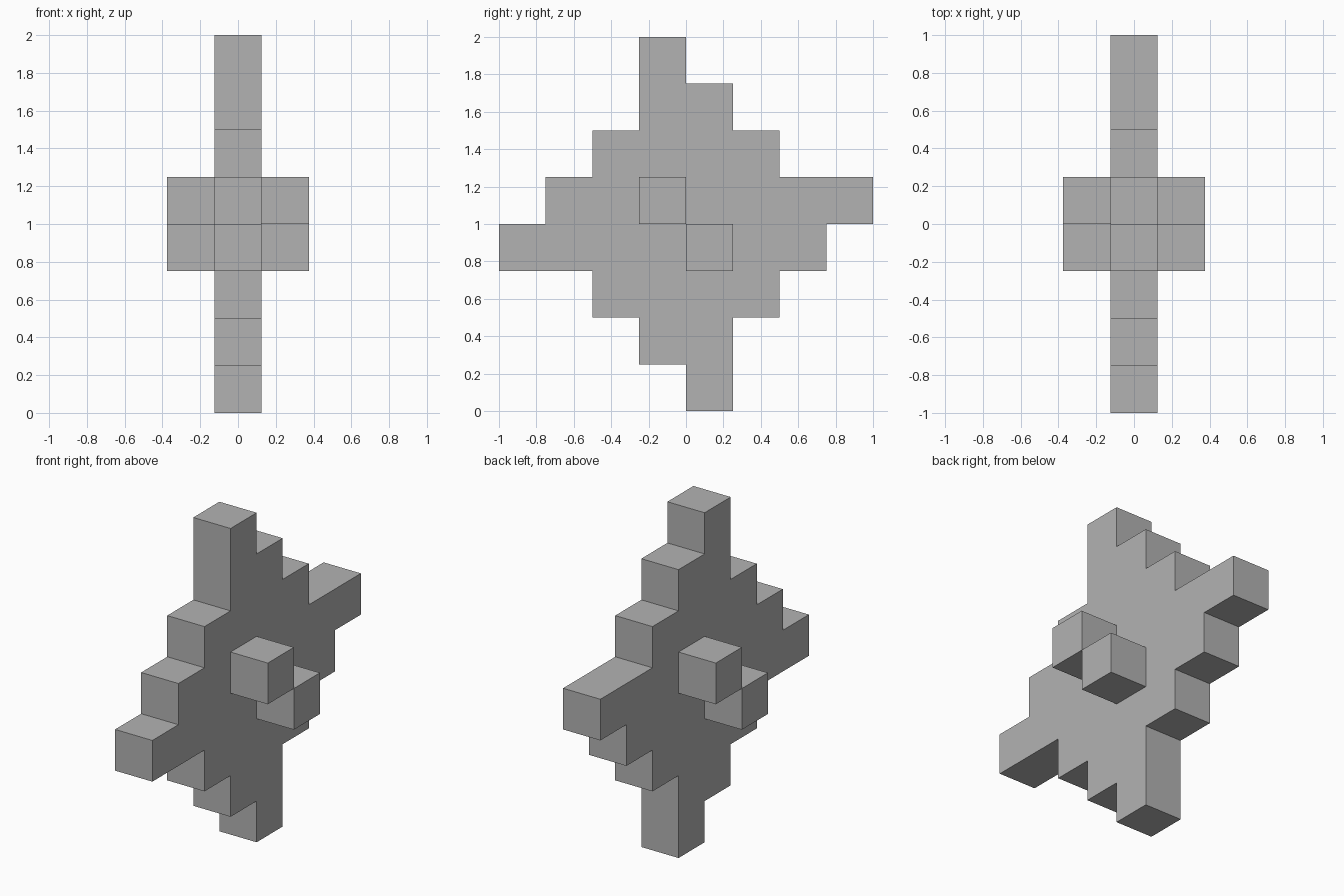
import bpy
import bmesh
from mathutils import Vector

CELL = 0.25
CENTRE = Vector((0, 0, 1))

cube = bpy.data.objects.get("Cube")
if cube:
    bpy.data.objects.remove(cube, do_unlink=True)

grey = bpy.data.materials.new("plain_grey")
grey.use_nodes = True
colour = (0.45, 0.45, 0.45, 1)
grey.diffuse_color = colour
grey.node_tree.nodes["Principled BSDF"].inputs["Base Color"].default_value = colour


def add_object(name, bm):
    bmesh.ops.recalc_face_normals(bm, faces=bm.faces)
    mesh = bpy.data.meshes.new(name)
    bm.to_mesh(mesh)
    bm.free()
    mesh.materials.append(grey)
    obj = bpy.data.objects.new(name, mesh)
    bpy.context.scene.collection.objects.link(obj)
    return obj


# Stepped plate: half of the outline (y, z in cells), turned half round for the rest
half = [(-1, 4), (0, 4), (0, 3), (1, 3), (1, 2), (2, 2), (2, 1),
        (4, 1), (4, 0), (3, 0), (3, -1), (2, -1), (2, -2), (1, -2)]
outline = half + [(-y, -z) for y, z in half]
bm = bmesh.new()
verts = [bm.verts.new(CENTRE + CELL * Vector((-0.5, y, z))) for y, z in outline]
face = bm.faces.new(verts)
side = bmesh.ops.extrude_face_region(bm, geom=[face], use_keep_orig=True)
moved = [g for g in side["geom"] if isinstance(g, bmesh.types.BMVert)]
bmesh.ops.translate(bm, verts=moved, vec=(CELL, 0, 0))
add_object("stepped_plate", bm)

# Two diagonal studs on each side of the plate
for side_name, sx in (("left", 1), ("right", -1)):
    for level, sz in (("upper", 1), ("lower", -1)):
        bm = bmesh.new()
        bmesh.ops.create_cube(bm, size=CELL)
        spot = Vector((sx, -sx * sz * 0.5, sz * 0.5))
        bmesh.ops.translate(bm, verts=bm.verts, vec=CENTRE + CELL * spot)
        add_object(f"{side_name}_{level}_stud", bm)
